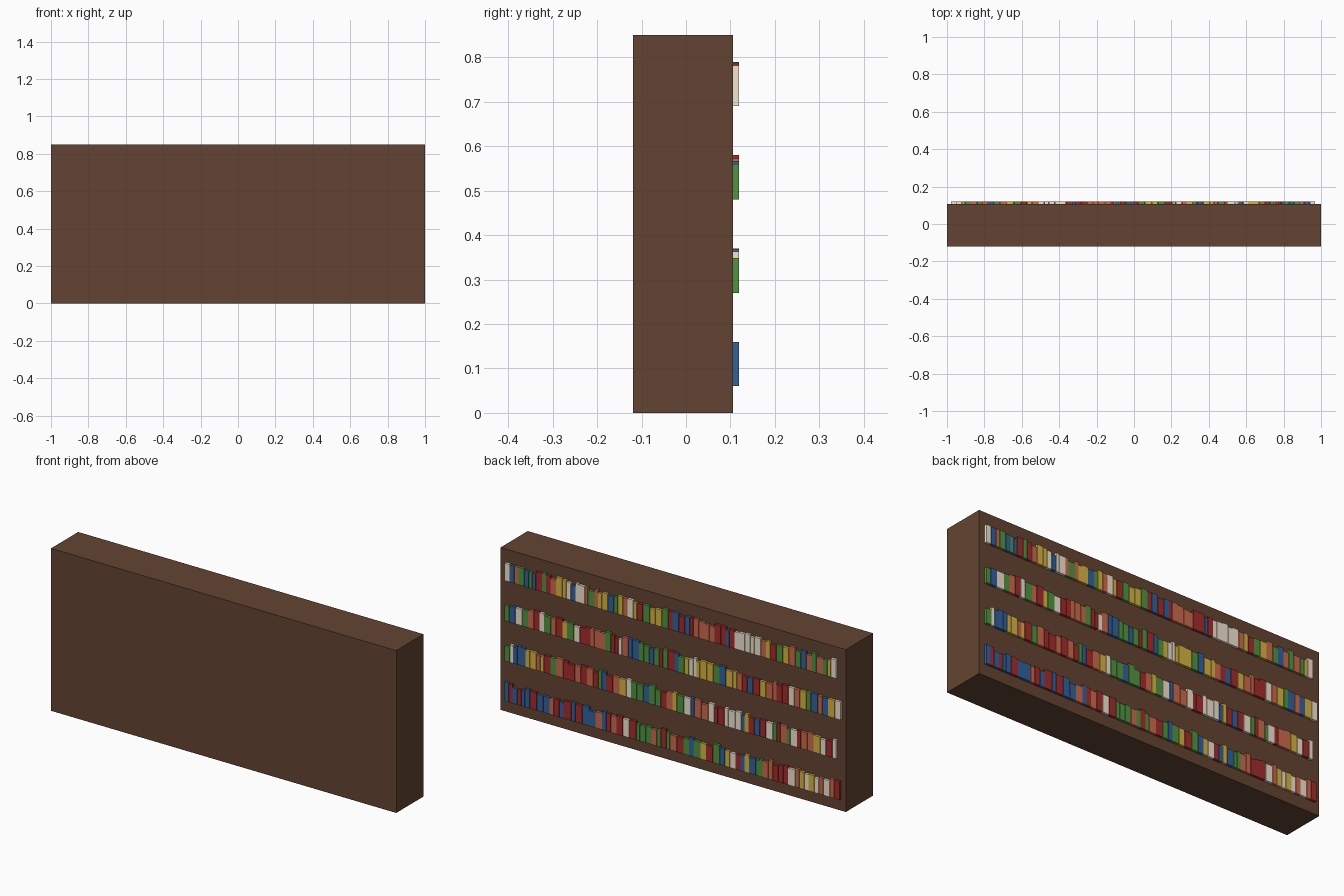
import bpy, bmesh, random
from mathutils import Color, Matrix, Vector

if "Cube" in bpy.data.objects:
    bpy.data.objects.remove(bpy.data.objects["Cube"])

random.seed(4)

COLOURS = {
    "r": ("red_cover", (0.64, 0.17, 0.17)),
    "b": ("blue_cover", (0.20, 0.38, 0.61)),
    "g": ("green_cover", (0.32, 0.58, 0.25)),
    "y": ("yellow_cover", (0.85, 0.71, 0.26)),
    "w": ("cream_cover", (0.95, 0.90, 0.82)),
    "o": ("terracotta_cover", (0.80, 0.42, 0.30)),
}


def material(name, rgb):
    mat = bpy.data.materials.new(name)
    mat.diffuse_color = (*Color(rgb).from_srgb_to_scene_linear(), 1)
    mat.use_nodes = True
    mat.node_tree.nodes["Principled BSDF"].inputs["Base Color"].default_value = mat.diffuse_color
    return mat


def add_box(bm, lo, hi, slot=0):
    lo, hi = Vector(lo), Vector(hi)
    m = Matrix.Translation((lo + hi) / 2) @ Matrix.Diagonal((*(hi - lo), 1))
    verts = bmesh.ops.create_cube(bm, size=1, matrix=m)["verts"]
    for face in {f for v in verts for f in v.link_faces}:
        face.material_index = slot


def finish(bm, name, mats):
    mesh = bpy.data.meshes.new(name)
    bm.to_mesh(mesh)
    bm.free()
    for mat in mats:
        mesh.materials.append(mat)
    obj = bpy.data.objects.new(name, mesh)
    bpy.context.collection.objects.link(obj)


# Solid wooden case
FACE_Y = 0.106
bm = bmesh.new()
add_box(bm, (-1, -0.119, 0), (1, FACE_Y, 0.85))
finish(bm, "bookcase_body", [material("dark_wood", (0.39, 0.265, 0.195))])

# Rows of books: shelf height, right-hand end, height of first book, spine colours
covers = [material(*c) for c in COLOURS.values()]
slots = {key: i for i, key in enumerate(COLOURS)}
ROWS = [
    (0.06, -0.975, 0.100, "brbrbbrbborbrrbrbbobrorwrgggogrgorgbgyrgbywrbybggoorrrwoywywowor"),
    (0.27, -0.955, 0.078, "gwbbbyyoyrgorrororgbroywggbggroygwboowrrwwwbyrbrwgrogwrooywrw"),
    (0.48, -0.980, 0.080, "gbwgorwgorygwrrooogrrwobbggbgrgrbgywwyyygbyyorbryoorrwoygbobyw"),
    (0.69, -0.955, 0.092, "wbogbgbrgroyywbwwogoyybgyowyrgyygrbrbroooorrbrwwwwwoyrgyogbogogyw"),
]
START = 0.967
for number, (z, end, first_height, colours) in enumerate(ROWS, 1):
    widths = [random.uniform(0.018, 0.040) for _ in colours]
    scale = (START - end) / sum(widths)
    bm = bmesh.new()
    x = START
    for i, (key, w) in enumerate(zip(colours, widths)):
        w *= scale
        h = first_height if i == 0 else random.uniform(0.080, 0.100)
        add_box(bm, (x - w + 0.002, FACE_Y - 0.01, z), (x, 0.119, z + h), slots[key])
        x -= w
    finish(bm, f"book_row_{number}", covers)
